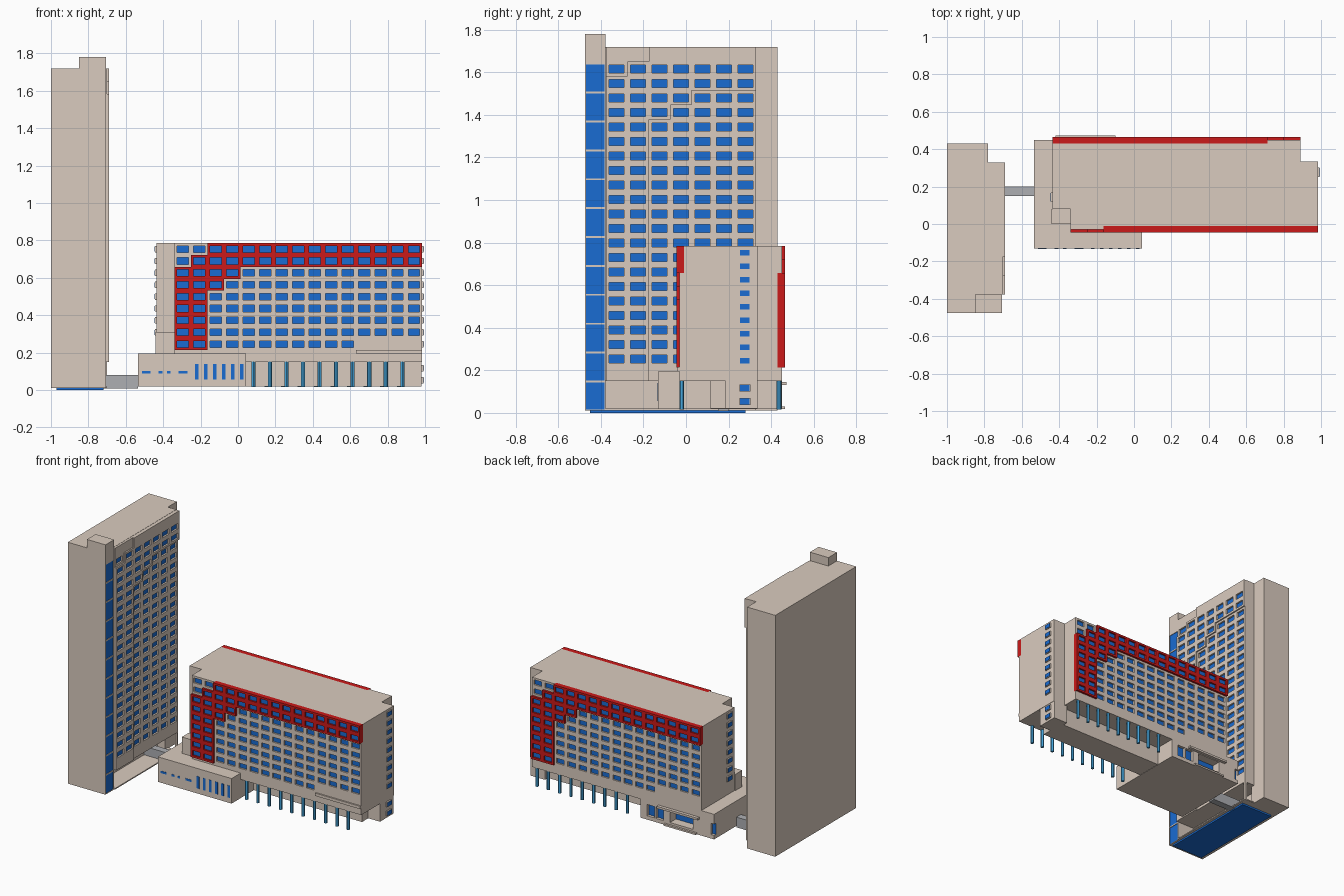
import bpy, bmesh, math

if "Cube" in bpy.data.objects:
    bpy.data.objects.remove(bpy.data.objects["Cube"])


def material(name, rgb):
    m = bpy.data.materials.new(name)
    m.diffuse_color = (*rgb, 1)
    m.use_nodes = True
    m.node_tree.nodes["Principled BSDF"].inputs["Base Color"].default_value = m.diffuse_color
    return m


STONE = material("stone", (0.70, 0.60, 0.52))
RED = material("red", (0.60, 0.01, 0.01))
GLASS = material("glass", (0.01, 0.15, 0.65))
STEEL = material("column_blue", (0.06, 0.38, 0.72))
GREY = material("grey", (0.42, 0.43, 0.45))
MATS = [STONE, RED, GLASS]


def finish(name, bm, mats, loc=(0, 0, 0), turn=0):
    me = bpy.data.meshes.new(name)
    bm.to_mesh(me)
    bm.free()
    for m in mats:
        me.materials.append(m)
    ob = bpy.data.objects.new(name, me)
    ob.location = loc
    ob.rotation_euler.z = math.radians(turn)
    bpy.context.collection.objects.link(ob)
    return ob


def prism(name, pts, z0, z1, mat=STONE):
    bm = bmesh.new()
    f = bm.faces.new([bm.verts.new((x, y, z0)) for x, y in pts])
    up = bmesh.ops.extrude_face_region(bm, geom=[f])["geom"]
    for v in up:
        if isinstance(v, bmesh.types.BMVert):
            v.co.z = z1
    bmesh.ops.recalc_face_normals(bm, faces=bm.faces[:])
    return finish(name, bm, [mat])


def box(name, x0, x1, y0, y1, z0, z1, mat=STONE):
    return prism(name, [(x0, y0), (x1, y0), (x1, y1), (x0, y1)], z0, z1, mat)


def relief(name, us, zs, cell, loc, turn=0):
    """Wall facing -y; cell(i, j) gives (height above the back plane, material index)."""
    bm = bmesh.new()
    nu, nz = len(us) - 1, len(zs) - 1

    def get(i, j):
        return cell(i, j) if 0 <= i < nu and 0 <= j < nz else (0, 0)

    def quad(pts, m, flip=False):
        f = bm.faces.new([bm.verts.new(p) for p in (pts[::-1] if flip else pts)])
        f.material_index = m

    for i in range(nu + 1):
        for j in range(nz + 1):
            d, m = get(i, j)
            u0, z0 = us[i], zs[j]
            if i < nu and j < nz:
                u1, z1 = us[i + 1], zs[j + 1]
                quad([(u0, -d, z0), (u1, -d, z0), (u1, -d, z1), (u0, -d, z1)], m)
            if j < nz:
                e, n = get(i - 1, j)
                if e != d:
                    quad([(u0, -d, z0), (u0, -e, z0), (u0, -e, zs[j + 1]), (u0, -d, zs[j + 1])],
                         (m if d > e else n) % 2)
            if i < nu:
                e, n = get(i, j - 1)
                if e != d:
                    quad([(u0, -d, z0), (us[i + 1], -d, z0), (us[i + 1], -e, z0), (u0, -e, z0)],
                         (m if d > e else n) % 2)
    bmesh.ops.remove_doubles(bm, verts=bm.verts[:], dist=1e-5)
    bmesh.ops.recalc_face_normals(bm, faces=bm.faces[:])
    return finish(name, bm, MATS, loc, turn)


def bays(start, pitch, n, w):
    """Edges of n bays, each with a centred opening of width w."""
    out = []
    for k in range(n):
        a = start + k * pitch
        out += [a, a + (pitch - w) / 2, a + (pitch + w) / 2]
    return out + [start + n * pitch]


# ---------------- tall tower ----------------
prism("tower_body", [(-1, -.475), (-.715, -.475), (-.715, .33), (-.78, .33), (-.78, .43), (-1, .43)], .15, 1.72)
box("tower_base", -1, -.84, -.475, .43, .012, .15)
box("tower_base_end", -.84, -.78, .30, .43, .012, .15)
box("tower_base_front", -.84, -.715, -.475, -.378, .012, .15)
box("tower_floor", -.84, -.70, -.378, .33, .012, .02)
box("tower_underside_glass", -.97, -.72, -.45, .28, 0, .012, GLASS)
box("tower_portal_post", -.715, -.70, .315, .33, .02, .15)
box("roof_box", -.85, -.705, -.475, -.378, 1.70, 1.78)


def tower_cell(i, j):
    c, r = i // 3, 22 - j // 3
    outer = r >= 2 - c
    inner = c < 2 or r < {2: 5, 3: 4}.get(c, 3)
    d = .025 if outer and inner else .015
    if i % 3 == 1 and j % 3 == 1 and 0 < r < 22:
        return d - .012, 2
    return d, 0


relief("tower_facade", bays(-.377, .101, 7, .07), bays(.15, .0682, 23, .038), tower_cell, (-.715, 0, 0), 90)

# corner strip of tall glass panes
strip_z = bays(.012, .1357, 12, .127) + [1.70]
relief("tower_glass_strip", [-.475, -.470, -.383, -.378], strip_z,
       lambda i, j: (.006, 2) if i == 1 and j % 3 == 1 else (.01, 0), (-.715, 0, 0), 90)

# ---------------- long block ----------------
prism("block_body", [(-.34, -.01), (.985, -.01), (.985, .335), (.89, .335), (.89, .43),
                     (-.435, .43), (-.435, .08), (-.34, .08)], .15, .785)
box("stair_core", .87, .982, .185, .335, .02, .16)
box("lower_side_wing", -.44, -.34, 0, .08, .15, .31)


def block_cell(i, j):
    c, r = i // 3, 8 - j // 3
    if r < 2:
        red = c >= 2 - r
    else:
        red = c < {2: 4, 3: 3}.get(r, 2)
    d = .035 if red else .02
    if i % 3 == 1 and j % 3 == 1 and not (r == 8 and c > 10):
        return d - .012, 2
    return d, int(red)


# the back repeats the front, turned half a circle
for side, loc, turn in (("front", (0, -.01, 0), 0), ("back", (.55, .43, 0), 180)):
    relief(side + "_facade", bays(-.34, .0883, 15, .06), bays(.2135, .0635, 9, .035), block_cell, loc, turn)
box("front_sill_band", -.34, .985, -.03, -.01, .15, .2135)
box("back_sill_band", -.435, .89, .43, .45, .15, .2135)
box("front_ledge", .63, .983, -.04, -.03, .195, .215)

# stair windows on both ends
rows = [.753 - .0635 * k for k in range(9)]
for side, x, y, s, zs in (("right", .982, .277, 1, rows + [.117, .053]), ("left", -.435, .143, -1, rows[:8])):
    for z in zs:
        for part, w, h, d, m in (("frame", .052, .034, .010, STONE), ("pane", .045, .027, .012, GLASS)):
            a, b = sorted((x, x + s * d))
            box(f"{side}_window_{part}", a, b, y - w / 2, y + w / 2, z - h / 2, z + h / 2, m)

# columns and recessed ground floor
box("ground_floor", 0, .89, .115, .30, .02, .15)
for side, y, x0, n in (("front", -.02, .082, 10), ("back", .437, .86, 9)):
    for k in range(n):
        x = x0 + .0885 * k * (1 if side == "front" else -1)
        bpy.ops.mesh.primitive_cylinder_add(vertices=12, radius=.011, depth=.135, location=(x, y, .0845))
        ob = bpy.context.object
        ob.name = side + "_column"
        ob.data.materials.append(STEEL)
        bpy.ops.object.shade_smooth_by_angle()

# ---------------- podium ----------------
box("podium", -.535, .042, -.132, .37, .018, .195)
for x, w in ((-.49, .045), (-.415, .02), (-.37, .018), (-.295, .048)):
    box("podium_slot_window", x - w / 2, x + w / 2, -.134, -.13, .087, .102, GLASS)
for k in range(6):
    x = -.22 + .048 * k
    box("podium_tall_window", x - .01, x + .01, -.134, -.13, .055, .14, GLASS)

# back entrance wall with recessed glazing
edges = [-.042, .01, .07, .08, .14, .19, .37, .42, .445, .51, .535]
depths = {1: .06, 3: .06, 5: .015, 9: .06}
relief("entrance_wall", edges, [.018, .045, .125, .195],
       lambda i, j: (depths[i], 2) if i in depths and j == 1 else (.08, 0), (0, .37, 0), 180)
box("entrance_canopy", -.42, -.10, .45, .472, .13, .145)
box("entrance_step", -.40, -.15, .45, .465, .018, .03)

# link between the two buildings
box("link_corridor", -.84, -.535, .15, .20, .008, .08, GREY)
